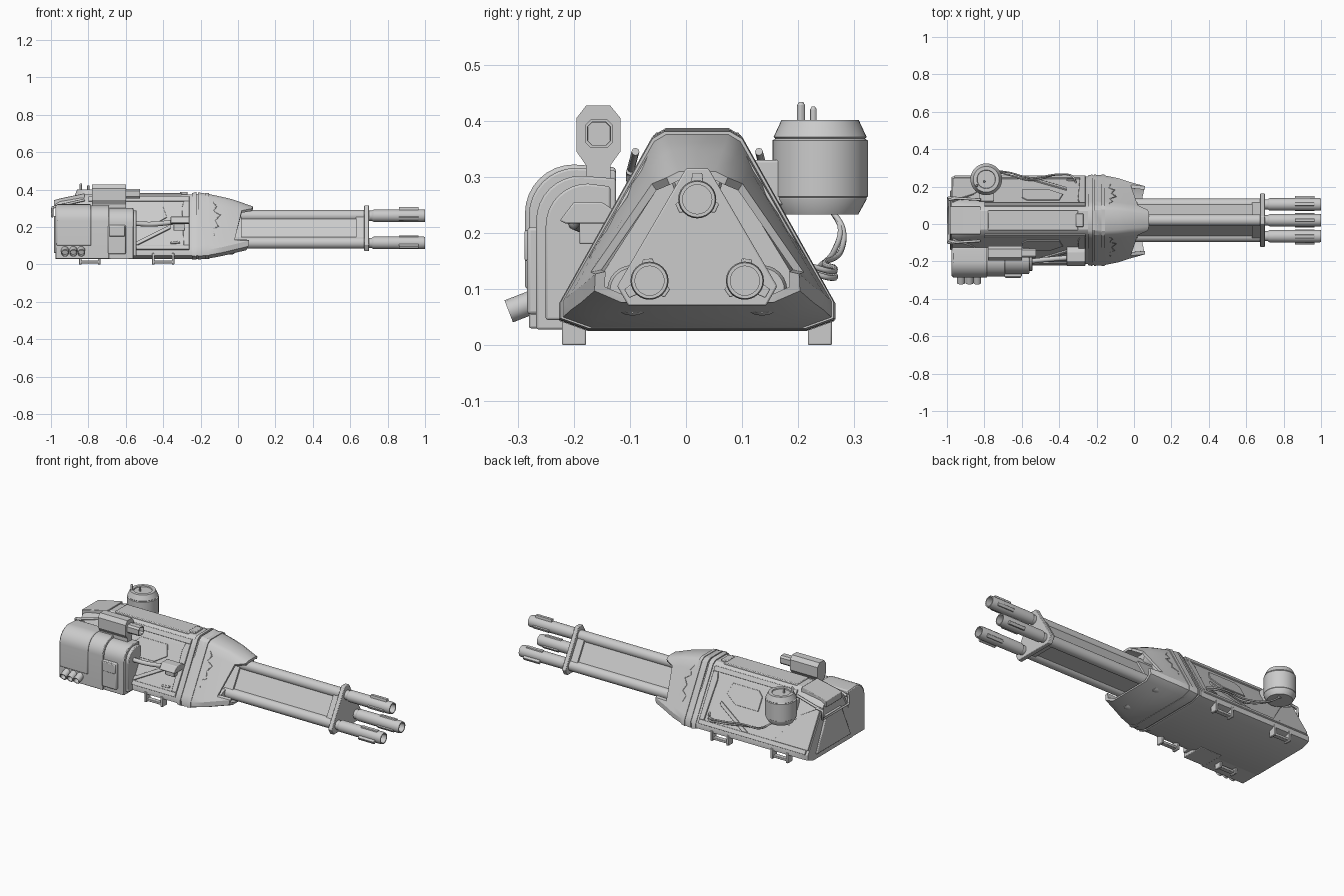
import bpy, bmesh, math
from mathutils import Vector, Matrix

if "Cube" in bpy.data.objects:
    bpy.data.objects.remove(bpy.data.objects["Cube"])

CY = 0.02  # symmetry plane of the hull


def finish(name, bm, bevel=0.0, smooth=True):
    bmesh.ops.recalc_face_normals(bm, faces=bm.faces)
    me = bpy.data.meshes.new(name)
    bm.to_mesh(me)
    bm.free()
    ob = bpy.data.objects.new(name, me)
    bpy.context.collection.objects.link(ob)
    if bevel:
        m = ob.modifiers.new("bevel", 'BEVEL')
        m.width, m.segments, m.limit_method = bevel, 2, 'ANGLE'
    if smooth:
        bpy.ops.object.select_all(action='DESELECT')
        ob.select_set(True)
        bpy.context.view_layer.objects.active = ob
        bpy.ops.object.shade_smooth_by_angle(angle=math.radians(30))
    return ob


def loft(name, rings, bevel=0.0, inset=None):
    """Skin a list of equal-length point rings; optionally inset the long side faces."""
    bm = bmesh.new()
    vs = [[bm.verts.new(p) for p in r] for r in rings]
    n = len(vs[0])
    sides = [bm.faces.new((a[i], a[(i + 1) % n], b[(i + 1) % n], b[i]))
             for a, b in zip(vs, vs[1:]) for i in range(n)]
    bm.faces.new(vs[0])
    bm.faces.new(vs[-1])
    if inset:
        bmesh.ops.recalc_face_normals(bm, faces=bm.faces)
        faces = [f for f in sides if f.calc_area() > inset[2]]
        bmesh.ops.inset_individual(bm, faces=faces, thickness=inset[0])
        bmesh.ops.inset_individual(bm, faces=faces, thickness=0.002, depth=-inset[1])
    return finish(name, bm, bevel)


def prism_x(name, pts, x0, x1, bevel=0.0):
    return loft(name, [[(x, y, z) for y, z in pts] for x in (x0, x1)], bevel)


def box(name, x, y, z, bevel=0.004):
    return prism_x(name, [(y[0], z[0]), (y[1], z[0]), (y[1], z[1]), (y[0], z[1])], x[0], x[1], bevel)


def lathe(name, prof, origin, axis, n=24):
    """Profile of (radius, distance along axis)."""
    q = Vector(axis).to_track_quat('Z', 'Y')
    rings = [[Vector(origin) + q @ Vector((r * math.cos(2 * math.pi * i / n), r * math.sin(2 * math.pi * i / n), h))
              for i in range(n)] for r, h in prof]
    return loft(name, rings)


def tube(name, pts, r, curved=False):
    cu = bpy.data.curves.new(name, 'CURVE')
    cu.dimensions, cu.bevel_depth, cu.bevel_resolution, cu.use_fill_caps = '3D', r, 2, True
    sp = cu.splines.new('BEZIER' if curved else 'POLY')
    data = sp.bezier_points if curved else sp.points
    data.add(len(pts) - 1)
    for d, p in zip(data, pts):
        if curved:
            d.co, d.handle_left_type, d.handle_right_type = p, 'AUTO', 'AUTO'
        else:
            d.co = (*p, 1)
    ob = bpy.data.objects.new(name, cu)
    bpy.context.collection.objects.link(ob)
    bpy.ops.object.select_all(action='DESELECT')
    ob.select_set(True)
    bpy.context.view_layer.objects.active = ob
    bpy.ops.object.convert(target='MESH')


def hull_ring(x, b, zb, t, zt):
    """Chamfered trapezoid section; b and t are bottom and top half widths."""
    lo, hi = Vector((b, zb + .047)), Vector((t, zt - .013))
    half = [(b - .05, zb), (b, zb + .018), lo, lo.lerp(hi, .1), lo.lerp(hi, .85), hi, (t - .022, zt)]
    return [Vector((x, CY + p[0], p[1])) for p in half] + [Vector((x, CY - p[0], p[1])) for p in half[::-1]]


def scaled(ring, k, x=None):
    return [Vector((p.x if x is None else x, CY + (p.y - CY) * k, .17 + (p.z - .17) * k)) for p in ring]


# Hull with sloped rear deck
loft("hull", [hull_ring(-.975, .232, .03, .085, .33), hull_ring(-.95, .235, .03, .083, .345),
              hull_ring(-.81, .235, .03, .072, .375), hull_ring(-.2, .235, .03, .072, .375)])
# Collars between hull and hood
loft("collar", [hull_ring(-.245, .24, .027, .075, .381), hull_ring(-.222, .245, .025, .078, .387)])
loft("collar_seam", [hull_ring(-.222, .238, .03, .073, .377), hull_ring(-.21, .238, .03, .073, .377)])
# Hollow hood with notched front edge
A = hull_ring(-.03, .207, .058, .067, .348)
B = hull_ring(.08, .176, .085, .054, .31)
edge = [.045, .055, .06, -.018, .02, .075, .08]
front = [a.lerp(b, (x + .03) / .11) for a, b, x in zip(A, B, edge + edge[::-1])]
loft("hood", [hull_ring(-.213, .244, .026, .078, .385), hull_ring(-.16, .24, .031, .077, .377),
              hull_ring(-.085, .225, .045, .073, .361), A, front, scaled(front, .9), scaled(A, .85, -.08)])
loft("hood_band", [hull_ring(-.175, .246, .028, .081, .383), hull_ring(-.155, .243, .03, .08, .381)])
# Hood cracks
for s in (-1, 1):
    tube("hood_crack", [(-.115 + dx, CY + s * (.231 - .155 * (z - .085) / .268), z) for dx, z in
         [(-.02, .335), (.0, .31), (-.015, .285), (.02, .265), (-.005, .235), (.01, .205), (-.02, .185), (-.01, .155)]],
         .003)


# Panels lying on the sloped hull flanks, outlined in x and z
def flank(name, s, pts, h=.008):
    n = Vector((0, s * .874, .486))
    base = [Vector((x, CY + s * (.235 - .163 * (z - .077) / .285), z)) for x, z in pts]
    loft(name, [[p - n * .01 for p in base], [p + n * h for p in base]], .002)


for s in (-1, 1):
    flank("flank_top_rail", s, [(-.8, .335), (-.26, .335), (-.26, .36), (-.8, .36)])
    flank("flank_low_rail", s, [(-.96, .078), (-.26, .078), (-.26, .1), (-.96, .1)])
    flank("flank_front_post", s, [(-.29, .1), (-.26, .1), (-.26, .335), (-.29, .335), (-.3, .3)])
    flank("flank_upper_panel", s, [(-.6, .21), (-.45, .21), (-.38, .25), (-.4, .305), (-.57, .305), (-.6, .28)], .006)
    flank("flank_brace", s, [(-.58, .1), (-.54, .1), (-.36, .19), (-.36, .21)], .009)
    flank("flank_rear_wedge", s, [(-.97, .1), (-.74, .1), (-.86, .25), (-.97, .31)], .006)
    flank("flank_slot", s, [(-.36, .108), (-.31, .112), (-.31, .122), (-.36, .118)], .008)
# Top deck plates
box("top_plate", (-.78, -.3), (-.035, .075), (.36, .382))
box("top_catch", (-.31, -.27), (-.015, .055), (.37, .387))
loft("rear_deck_plate", [[(x, y, z + dz) for y, dz in ((-.055, -.03), (.095, -.03), (.095, .008), (-.055, .008))]
                         for x, z in ((-.985, .335), (-.95, .345), (-.82, .372))], .003)
# Rear hatch and frame
prism_x("rear_hatch", [(-.14, .06), (.18, .06), (.09, .26), (-.05, .26)], -.985, -.95, .005)
tube("rear_frame", [(-.95, -.1, .31), (-.993, -.1, .305), (-.993, -.1, .255), (-.993, .14, .255),
                    (-.993, .14, .305), (-.95, .14, .31)], .007)
for y in (-.09, .13):
    tube("deck_rail", [(-.99, y, .305), (-.95, y + (.008 if y > 0 else -.008), .315), (-.82, y, .345)], .007)

# Triple barrels: centres in y and z
C = [Vector((.02, .26)), Vector((-.065, .115)), Vector((.105, .115))]
mid = sum(C, Vector((0, 0))) / 3


def tri(x, out, half):
    pts = []
    for c in C:
        d = (c - mid).normalized()
        t = Vector((-d.y, d.x))
        pts += [c + d * out - t * half, c + d * out + t * half]
    return [(x, p.x, p.y) for p in pts]


loft("barrel_core", [tri(-.1, .012, .02), tri(.01, .012, .02), tri(.64, .012, .02), tri(.685, .012, .02)],
     inset=(.012, .009, .05))
loft("barrel_clamp", [tri(.675, .055, .02), tri(.7, .055, .02)], .003)
for c in C:
    lathe("barrel", [(.031, -.1), (.031, .7), (.027, .7), (.027, .715), (.033, .725), (.034, .985), (.032, 1.0),
                     (.026, 1.0), (.026, .86)], (0, c.x, c.y), (1, 0, 0))
    d = (c - mid).normalized()
    g = c + d * .035
    lathe("barrel_guide", [(.045, -.09), (.045, -.03), (.04, -.02)], (0, g.x, g.y), (1, 0, 0))
    for ang, r in ((0, .041), (115, .033), (-115, .033)):
        dd = Matrix.Rotation(math.radians(ang), 2) @ d
        t = Vector((-dd.y, dd.x)) * .011
        lo, hi = c + dd * .028, c + dd * (r + .006)
        quad = [lo - t, lo + t, hi + t * .8, hi - t * .8]
        loft("muzzle_fin", [[(x, p.x, p.y) for p in quad] for x in (.86, .965)], .002)


# Arched ammunition box on the -y side
def arch(y0, y1, zb, zt, r):
    arc = [(y0 + r - r * math.cos(a), zt - r + r * math.sin(a)) for a in [math.pi / 2 * i / 8 for i in range(9)]]
    return [(y0, zb)] + arc + [(y1, zt - .005), (y1, zb)]


prism_x("ammo_box", arch(-.28, -.125, .03, .316, .085), -.975, -.69, .004)
prism_x("ammo_box_front", arch(-.267, -.125, .028, .302, .08), -.7, -.56, .004)
prism_x("ammo_box_cap", arch(-.25, -.135, .045, .288, .075), -.57, -.542, .004)
prism_x("ammo_box_cover", arch(-.287, -.125, .1, .322, .087), -.97, -.785, .006)
box("side_pouch", (-.695, -.6), (-.283, -.25), (.055, .21), .006)
box("pouch_flap", (-.69, -.605), (-.288, -.26), (.15, .205), .004)
# Ammo feed and small side gun
tube("ammo_feed", [(-.56, -.2, .22), (-.47, -.19, .215), (-.35, -.18, .225)], .013, True)
loft("side_gun", [[(x, y, z) for y, z in ((-.225, .222), (-.2, .255), (-.15, .255), (-.12, .235), (-.12, .217),
                                          (-.215, .217))] for x in (-.36, -.26)], .003)
box("side_gun_mount", (-.345, -.285), (-.19, -.12), (.18, .225), .003)
# Launcher tubes
for x in (-.925, -.88, -.838):
    lathe("launcher_tube", [(.021, 0), (.021, .06), (.016, .06), (.016, .04)], (x, -.26, .082), (0, -.93, -.36), 16)

# Sight head on its stem
prism_x("sight", [(-.195, .345), (-.195, .405), (-.178, .427), (-.135, .427), (-.117, .405), (-.117, .345),
                  (-.135, .32), (-.135, .25), (-.178, .25), (-.178, .32)], -.78, -.6)
loft("sight_lens", [[(x, -.155 + k * a, .377 + k * b) for a, b in ((-.025, -.015), (-.015, -.025), (.015, -.025),
     (.025, -.015), (.025, .015), (.015, .025), (-.015, .025), (-.025, .015))]
     for x, k in ((-.62, 1), (-.525, 1), (-.525, .82), (-.55, .8))])

# Tank with pins, bracket and hoses on the +y side
lathe("tank", [(.068, .233), (.083, .26), (.083, .263), (.085, .265), (.085, .365), (.08, .368), (.083, .371),
               (.069, .401), (.05, .401), (.048, .395)], (-.79, .239, 0), (0, 0, 1), 40)
lathe("tank_pin_tall", [(.007, .38), (.007, .428), (.004, .433)], (-.84, .205, 0), (0, 0, 1), 12)
lathe("tank_pin_short", [(.006, .38), (.006, .42), (.003, .425)], (-.8, .227, 0), (0, 0, 1), 12)
box("tank_bracket", (-.83, -.75), (.12, .18), (.25, .33))
for o in (0, .012):
    tube("tank_hose", [(-.78 + o, .26, .24), (-.74, .275 + o * .3, .21), (-.68, .265 + o, .17), (-.55, .235 + o, .135 + o),
                       (-.4, .265, .125 + o), (-.33, .255, .12 + o), (-.31, .22, .13 + o)], .005, True)

# Skid feet
for x0, x1 in ((-.85, -.735), (-.46, -.34)):
    for y0, y1 in ((-.221, -.178), (.217, .26)):
        for x in (x0, x1 - .014):
            box("foot_leg", (x, x + .014), (y0, y1), (0, .06), .003)
        box("foot_bar", (x0, x1), (y0 + .008, y1 - .008), (.006, .02), .003)
